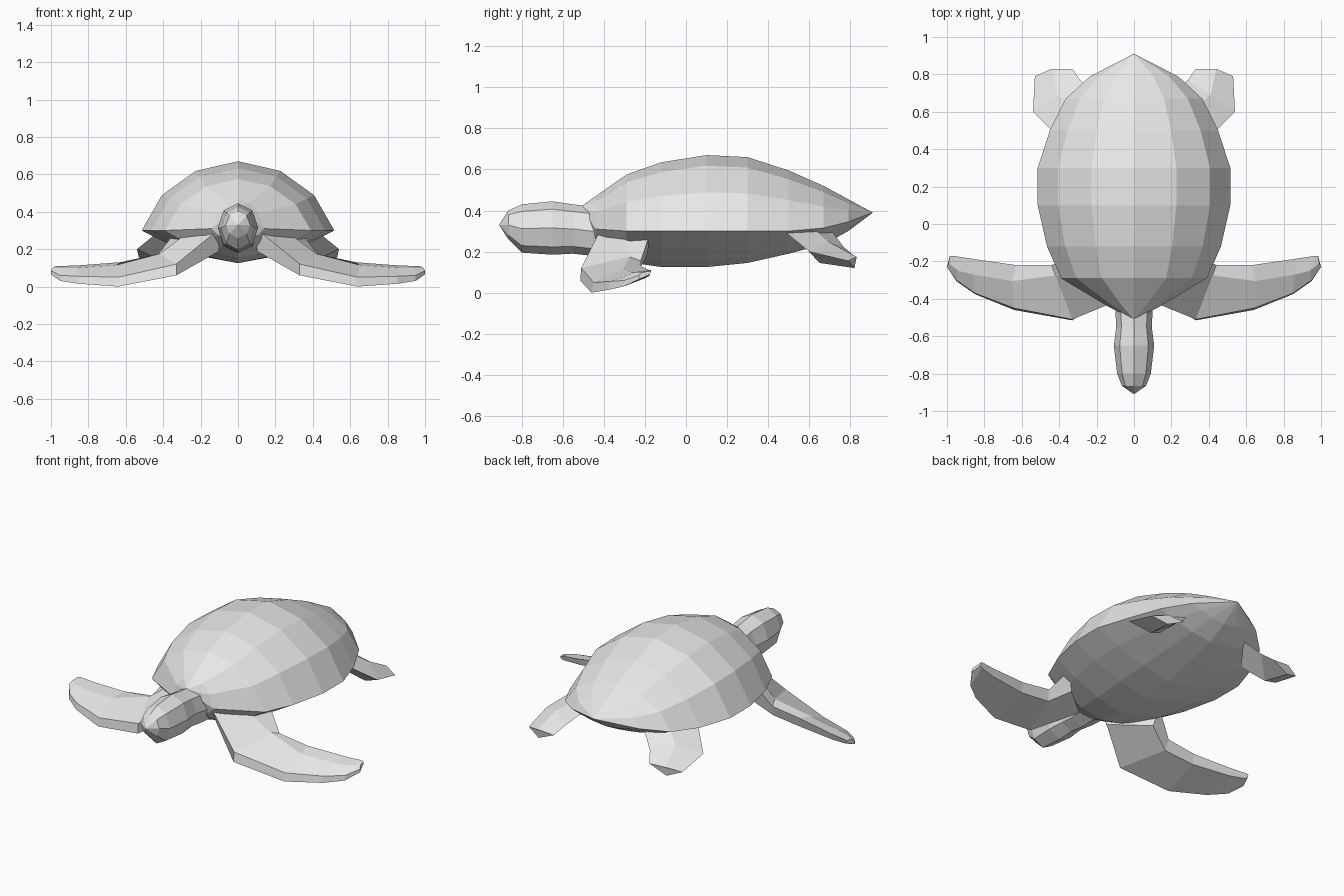
import bpy, bmesh, math

skin = bpy.data.materials.new("light_grey")
skin.diffuse_color = (0.8, 0.8, 0.8, 1)


def loft(name, rings, mirror=False):
    """Skin a list of equal-length rings with flat faces and capped ends."""
    bm = bmesh.new()
    loops = [[bm.verts.new(p) for p in ring] for ring in rings]
    n = len(loops[0])
    for a, b in zip(loops, loops[1:]):
        for i in range(n):
            j = (i + 1) % n
            bm.faces.new((a[i], a[j], b[j], b[i]))
    bm.faces.new(loops[0])
    bm.faces.new(loops[-1])
    bmesh.ops.remove_doubles(bm, verts=bm.verts, dist=0.0005)
    bmesh.ops.recalc_face_normals(bm, faces=bm.faces)
    me = bpy.data.meshes.new(name)
    bm.to_mesh(me)
    bm.free()
    me.materials.append(skin)
    ob = bpy.data.objects.new(name, me)
    bpy.context.collection.objects.link(ob)
    if mirror:
        mod = ob.modifiers.new("mirror", 'MIRROR')
        mod.use_mirror_merge = False
    return ob


# Shell and belly: stations of (y, half width, top z, rim z, bottom z)
stations = [
    (-0.51, 0.00, 0.42, 0.42, 0.42),
    (-0.44, 0.14, 0.47, 0.31, 0.22),
    (-0.29, 0.39, 0.575, 0.30, 0.15),
    (-0.12, 0.465, 0.635, 0.30, 0.125),
    (0.10, 0.515, 0.67, 0.30, 0.125),
    (0.30, 0.515, 0.66, 0.30, 0.145),
    (0.50, 0.45, 0.595, 0.30, 0.19),
    (0.67, 0.365, 0.52, 0.315, 0.235),
    (0.79, 0.235, 0.455, 0.345, 0.30),
    (0.91, 0.00, 0.39, 0.39, 0.39),
]
dome = [(1, 0), (0.79, 0.51), (0.44, 0.86), (0, 1), (-0.44, 0.86), (-0.79, 0.51), (-1, 0)]
keel = [(-0.72, 0.42), (-0.36, 0.8), (0, 1), (0.36, 0.8), (0.72, 0.42)]
shell = []
for y, w, top, rim, bot in stations:
    ring = [(w * u, y, rim + (top - rim) * v) for u, v in dome]
    ring += [(w * u, y, rim + (bot - rim) * v) for u, v in keel]
    shell.append(ring)
loft("shell", shell)

# Head and neck: stations of (y, half width, bottom z, top z)
head = []
for y, w, bot, top in [(-0.91, 0.0, 0.33, 0.33), (-0.865, 0.065, 0.26, 0.40),
                       (-0.80, 0.09, 0.195, 0.43), (-0.65, 0.108, 0.185, 0.445),
                       (-0.55, 0.095, 0.19, 0.43), (-0.46, 0.10, 0.18, 0.42),
                       (-0.30, 0.12, 0.18, 0.42)]:
    mid, half = (bot + top) / 2, (top - bot) / 2
    head.append([(w * math.sin(k * math.tau / 8), y, mid + half * math.cos(k * math.tau / 8))
                 for k in range(8)])
loft("head", head)

# Front flippers: each ring is front bottom, front top, ridge, rear top, rear bottom
loft("front_flipper", [
    [(0.10, -0.36, 0.19), (0.11, -0.42, 0.30), (0.20, -0.32, 0.34), (0.33, -0.17, 0.30), (0.30, -0.19, 0.18)],
    [(0.33, -0.515, 0.06), (0.33, -0.51, 0.12), (0.42, -0.275, 0.175), (0.44, -0.22, 0.155), (0.43, -0.24, 0.09)],
    [(0.64, -0.46, 0.0), (0.64, -0.45, 0.05), (0.65, -0.305, 0.115), (0.63, -0.22, 0.13), (0.63, -0.235, 0.07)],
    [(0.85, -0.375, 0.015), (0.85, -0.37, 0.055), (0.86, -0.27, 0.10), (0.87, -0.185, 0.112), (0.87, -0.20, 0.07)],
    [(0.95, -0.305, 0.03), (0.95, -0.30, 0.06), (0.94, -0.25, 0.10), (0.97, -0.17, 0.11), (0.97, -0.18, 0.08)],
    [(1.0, -0.23, 0.065), (1.0, -0.23, 0.085), (0.99, -0.21, 0.10), (0.985, -0.17, 0.105), (0.985, -0.175, 0.09)],
], mirror=True)

# Rear flippers: each ring is outer, ridge, inner, bottom
loft("rear_flipper", [
    [(0.43, 0.49, 0.29), (0.31, 0.61, 0.32), (0.21, 0.71, 0.30), (0.30, 0.58, 0.22)],
    [(0.54, 0.60, 0.20), (0.41, 0.69, 0.25), (0.29, 0.77, 0.22), (0.42, 0.65, 0.145)],
    [(0.53, 0.79, 0.155), (0.44, 0.83, 0.175), (0.33, 0.83, 0.17), (0.44, 0.82, 0.12)],
], mirror=True)
